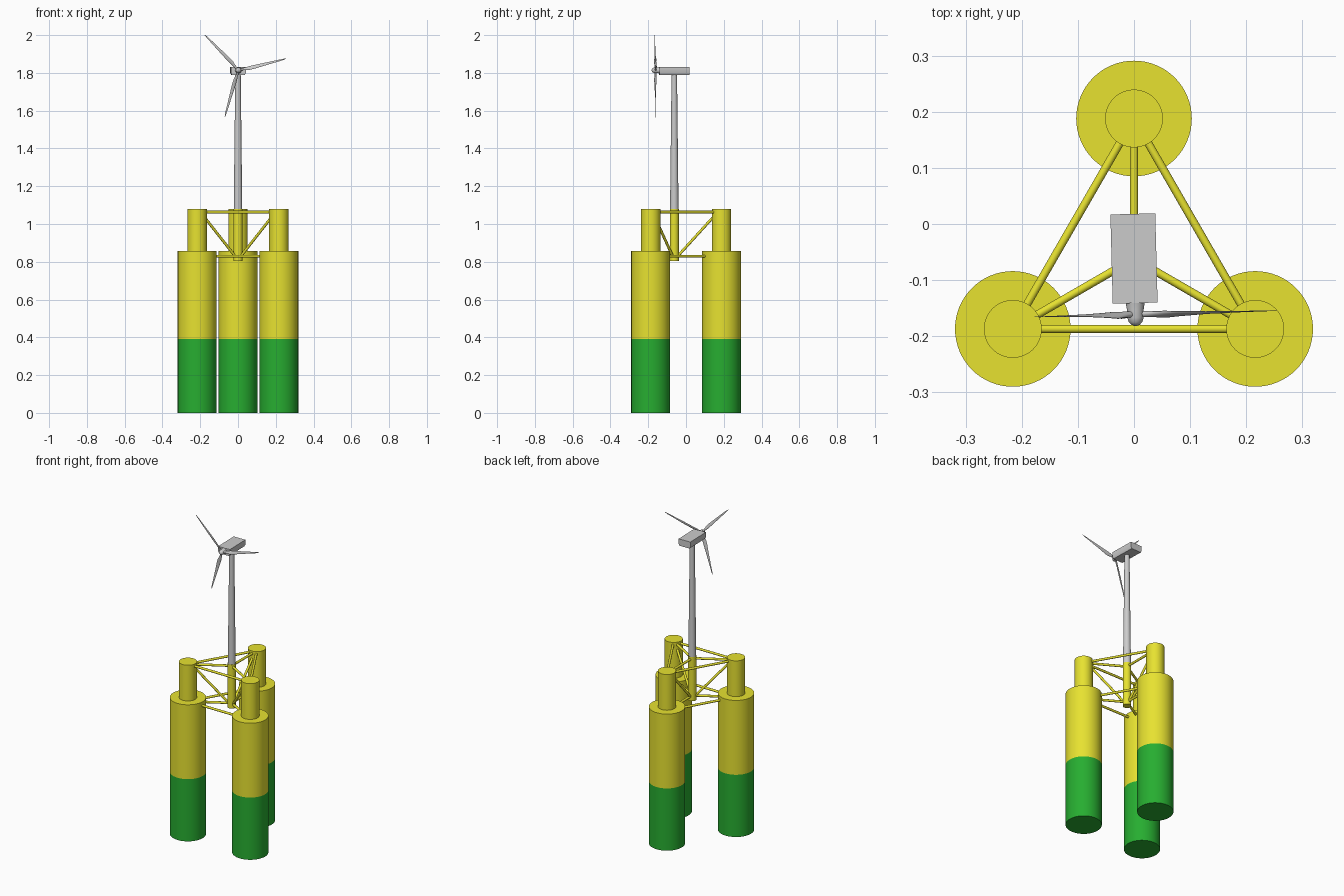
import bpy, bmesh
from math import sin, cos, pi, radians
from mathutils import Vector, Matrix

if "Cube" in bpy.data.objects:
    bpy.data.objects.remove(bpy.data.objects["Cube"])


def material(name, rgb):
    m = bpy.data.materials.new(name)
    m.diffuse_color = (*rgb, 1)
    m.use_nodes = True
    m.node_tree.nodes["Principled BSDF"].inputs["Base Color"].default_value = m.diffuse_color
    return m


YELLOW = material("yellow_paint", (0.80, 0.76, 0.03))
GREEN = material("green_paint", (0.02, 0.42, 0.03))
CY = -0.062                                   # tower position on y
YAW = Matrix.Translation((0, CY, 0)) @ Matrix.Rotation(radians(1.5), 4, 'Z')


def finish(name, bm, mat=None, matrix=Matrix()):
    bmesh.ops.remove_doubles(bm, verts=bm.verts, dist=1e-6)
    bmesh.ops.recalc_face_normals(bm, faces=bm.faces)
    me = bpy.data.meshes.new(name)
    bm.to_mesh(me)
    bm.free()
    ob = bpy.data.objects.new(name, me)
    bpy.context.collection.objects.link(ob)
    ob.matrix_world = matrix
    if mat:
        me.materials.append(mat)
    bpy.ops.object.select_all(action='DESELECT')
    ob.select_set(True)
    bpy.context.view_layer.objects.active = ob
    bpy.ops.object.shade_smooth_by_angle(angle=radians(35))
    return ob


def bridge(bm, rings):
    n = len(rings[0])
    for a, b in zip(rings, rings[1:]):
        for i in range(n):
            j = (i + 1) % n
            bm.faces.new((a[i], a[j], b[j], b[i]))


def lathe(name, profile, mat=None, matrix=Matrix(), n=64):
    """Revolve (radius, z) points; ends are capped where asked by radius 0."""
    bm = bmesh.new()
    closed = [p for p in profile if p[0] > 0]
    rings = [[bm.verts.new((r * cos(2 * pi * i / n), r * sin(2 * pi * i / n), z))
              for i in range(n)] for r, z in closed]
    bridge(bm, rings)
    if profile[0][0] == 0:
        bm.faces.new(rings[0])
    if profile[-1][0] == 0:
        bm.faces.new(rings[-1])
    return finish(name, bm, mat, matrix)


def rod(name, a, b, cut_a=0.0, cut_b=0.0, r=0.0072):
    """Tube from a to b, shortened so that it ends at the columns it meets."""
    a, b = Vector(a), Vector(b)
    d = (b - a).normalized()
    flat = Vector((d.x, d.y)).length
    a, b = a + d * (cut_a / flat), b - d * (cut_b / flat)
    m = Matrix.Translation(a) @ d.to_track_quat('Z', 'Y').to_matrix().to_4x4()
    lathe(name, [(0, 0), (r, 0), (r, (b - a).length), (0, (b - a).length)], YELLOW, m, 16)


# Floating columns
R, RU, RC = 0.103, 0.0515, 0.024
cols = [(0, 0.188), (-0.216, -0.187), (0.216, -0.187)]
for k, (x, y) in enumerate(cols):
    m = Matrix.Translation((x, y, 0))
    lathe(f"column_base_{k}", [(0, 0), (R, 0), (R, 0.39)], GREEN, m)
    lathe(f"column_top_{k}", [(R, 0.39), (R, 0.856), (RU, 0.856), (RU, 1.08), (0, 1.08)], YELLOW, m)

# Central yellow socket and grey tower
tm = Matrix.Translation((0, CY, 0))
lathe("tower_socket", [(0, 0.805), (RC, 0.805), (RC, 1.08), (0, 1.08)], YELLOW, tm, 48)
lathe("tower", [(0.0225, 1.08), (0.0145, 1.792), (0, 1.792)], None, tm, 48)

# Bracing: upper and lower triangle, spokes and diagonals
ZT, ZB = 1.063, 0.83
for k in range(3):
    p, q = cols[k], cols[(k + 1) % 3]
    rod(f"upper_beam_{k}", (*p, ZT), (*q, ZT), RU - 0.003, RU - 0.003)
    rod(f"lower_beam_{k}", (*p, ZB), (*q, ZB), R - 0.003, R - 0.003)
    rod(f"upper_spoke_{k}", (*p, ZT), (0, CY, ZT), RU - 0.003, RC - 0.003)
    rod(f"lower_spoke_{k}", (*p, ZB), (0, CY, ZB), R - 0.003, RC - 0.003)
    rod(f"diagonal_brace_{k}", (*p, 1.085), (0, CY, 0.81), RU - 0.003, RC - 0.003)

# Nacelle: box, a little narrower underneath
bm = bmesh.new()
section = [(-0.034, 1.79), (0.034, 1.79), (0.04, 1.801), (0.04, 1.832), (-0.04, 1.832), (-0.04, 1.801)]
rings = [[bm.verts.new((x, y, z)) for x, z in section] for y in (-0.079, 0.08)]
bridge(bm, rings)
for ring in rings:
    bm.faces.new(ring)
finish("nacelle", bm, None, YAW)

# Hub with rounded nose
ZH, YR = 1.814, -0.099
hub_m = YAW @ Matrix.Translation((0, -0.078, ZH)) @ Matrix.Rotation(pi / 2, 4, 'X')
lathe("hub", [(0, 0), (0.017, 0), (0.015, 0.012), (0.0145, 0.027), (0.012, 0.035),
              (0.007, 0.04), (0.002, 0.042), (0, 0.042)], None, hub_m, 32)

# Blades: (distance, chord, thickness, twist)
stations = [(0.008, 0.011, 0.011, 40), (0.025, 0.012, 0.010, 38), (0.055, 0.022, 0.007, 30),
            (0.08, 0.021, 0.005, 22), (0.13, 0.016, 0.0035, 12), (0.19, 0.011, 0.0022, 6),
            (0.24, 0.007, 0.0014, 2), (0.259, 0.002, 0.0008, 0)]
for k in range(3):
    bm = bmesh.new()
    rings = []
    for r, chord, thick, twist in stations:
        ring = []
        for i in range(16):
            t = 2 * pi * i / 16
            c, h = chord / 2 * cos(t) - (chord - 0.011) * 0.2, thick / 2 * sin(t)
            w = radians(twist)
            ring.append(bm.verts.new((r, c * sin(w) + h * cos(w), c * cos(w) - h * sin(w))))
        rings.append(ring)
    bridge(bm, rings)
    bm.faces.new(rings[0])
    bm.faces.new(rings[-1])
    spin = Matrix.Rotation(-radians(13.4 + 120 * k), 4, 'Y')
    finish(f"blade_{k}", bm, None, YAW @ Matrix.Translation((0, YR, ZH)) @ spin)
